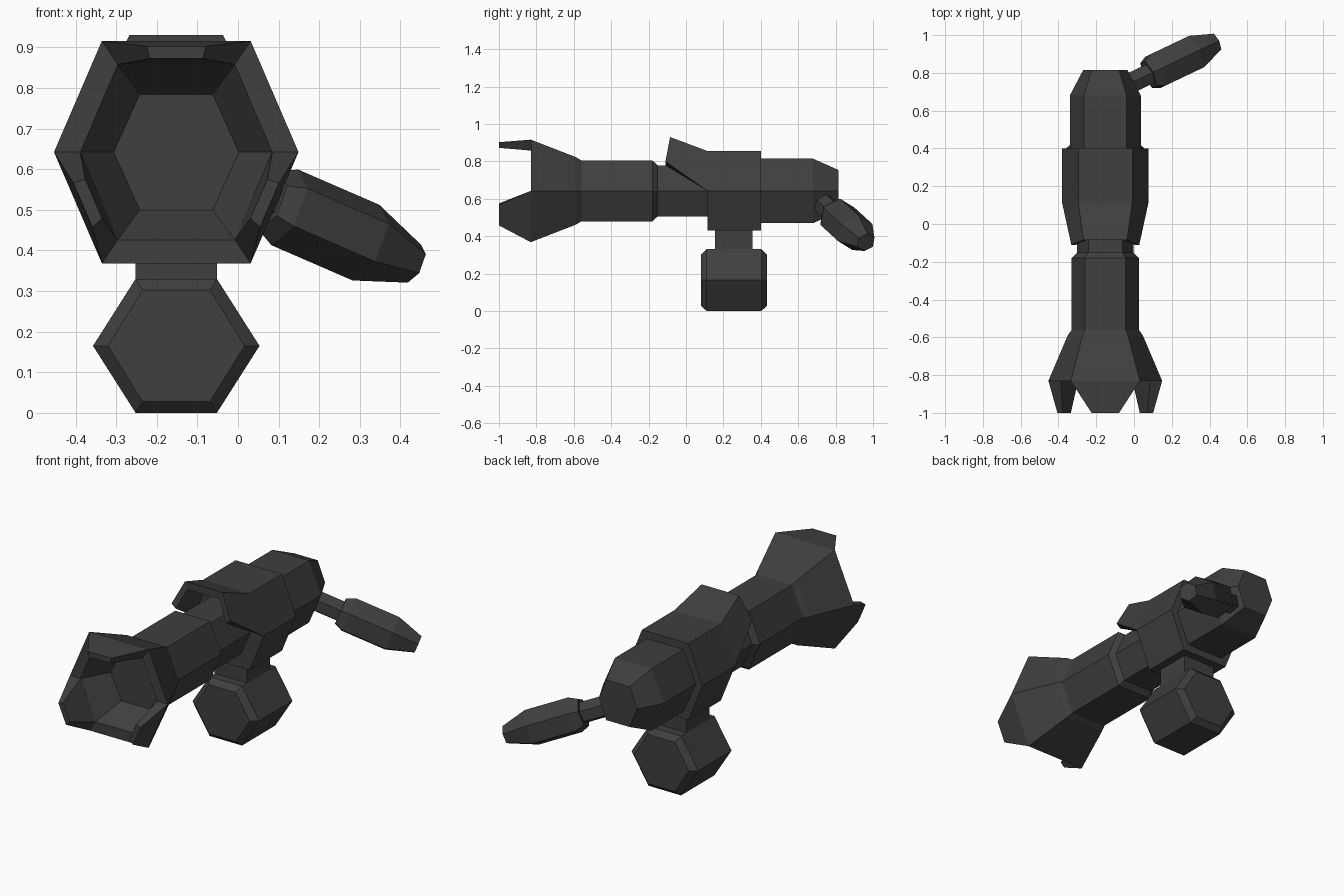
import bpy, bmesh
from mathutils import Vector

if "Cube" in bpy.data.objects:
    bpy.data.objects.remove(bpy.data.objects["Cube"])

CX, CZ = -0.152, 0.642          # barrel axis
mat = bpy.data.materials.new("dark_gunmetal")
mat.diffuse_color = (0.05, 0.05, 0.05, 1)
mat.use_nodes = True
mat.node_tree.nodes["Principled BSDF"].inputs["Base Color"].default_value = mat.diffuse_color


def make(name, rings, closed=True, caps=True, loop=False):
    """Skin successive rings of points into a mesh."""
    bm = bmesh.new()
    vs = [[bm.verts.new(p) for p in r] for r in rings]
    n = len(rings[0])
    pairs = list(zip(vs, vs[1:])) + ([(vs[-1], vs[0])] if loop else [])
    for a, b in pairs:
        for i in range(n if closed else n - 1):
            j = (i + 1) % n
            bm.faces.new((a[i], a[j], b[j], b[i]))
    if caps and loop:
        bm.faces.new([r[0] for r in vs])
        bm.faces.new([r[-1] for r in vs])
    elif caps:
        bm.faces.new(vs[0])
        bm.faces.new(vs[-1])
    bmesh.ops.recalc_face_normals(bm, faces=bm.faces)
    me = bpy.data.meshes.new(name)
    bm.to_mesh(me)
    bm.free()
    me.materials.append(mat)
    ob = bpy.data.objects.new(name, me)
    bpy.context.collection.objects.link(ob)
    return ob


def hexa(w, h, t):
    return [(w, 0), (t, h), (-t, h), (-w, 0), (-t, -h), (t, -h)]


def hex_loft(name, stations, cz=CZ):
    """Stations: y, half width, half height, half width of the flat top."""
    make(name, [[(CX + x, y, cz + z) for x, z in hexa(w, h, t)]
                for y, w, h, t in stations])


# Flared muzzle with recessed bore
hex_loft("muzzle", [(-0.56, 0.178, 0.163, 0.108), (-0.59, 0.199, 0.181, 0.12),
                    (-0.83, 0.301, 0.274, 0.183), (-0.83, 0.236, 0.216, 0.144),
                    (-0.68, 0.154, 0.142, 0.09)])

# Three petals on alternate muzzle sides
outer = [Vector(p) for p in hexa(0.301, 0.274, 0.183)]
for k, i in enumerate((1, 3, 5)):
    a, b = outer[i], outer[(i + 1) % 6]
    m, e = (a + b) / 2, (b - a) / 2

    def section(y, so, si, f):
        pts = [(m - e * f) * so, (m + e * f) * so, (m + e * f) * si, (m - e * f) * si]
        return [(CX + p.x, y, CZ + p.y) for p in pts]
    make(f"muzzle_petal_{k + 1}", [section(-0.83, 1, 0.787, 1),
                                   section(-1.0, 0.95, 0.84, 0.42)])

# Barrel, neck, receiver and rear
hex_loft("barrel", [(-0.57, 0.178, 0.163, 0.108), (-0.18, 0.178, 0.163, 0.108),
                    (-0.152, 0.15, 0.137, 0.09)])
hex_loft("barrel_neck", [(-0.16, 0.15, 0.137, 0.09), (0.13, 0.15, 0.137, 0.09)])
hex_loft("receiver", [(0.115, 0.229, 0.213, 0.143), (0.4, 0.229, 0.213, 0.143)])
hex_loft("rear_cap", [(0.39, 0.188, 0.172, 0.113), (0.68, 0.188, 0.172, 0.113),
                      (0.815, 0.117, 0.112, 0.072)])

# Hood reaching forward over the neck
back = [(-0.229, 0.115, 0), (-0.143, 0.115, 0.213), (0.143, 0.115, 0.213), (0.229, 0.115, 0)]
front = [(-0.18, -0.11, 0.158), (-0.115, -0.085, 0.288), (0.115, -0.085, 0.288), (0.18, -0.11, 0.158)]


def hood_ring(pts, s):
    return [(CX + x * s, y, CZ + z * s) for x, y, z in pts]


make("hood", [hood_ring(back, 1), hood_ring(front, 1),
              hood_ring(front, 0.86), hood_ring(back, 0.86)], closed=False, loop=True)

# Drum below, with its stem
hex_loft("drum", [(0.08, 0.168, 0.137, 0.083), (0.11, 0.205, 0.165, 0.1),
                  (0.403, 0.205, 0.165, 0.1), (0.433, 0.168, 0.137, 0.083)], cz=0.165)
make("drum_stem", [[(CX + x * 0.1, 0.255 + y * 0.1, z) for x, y in
                    ((-1, -1), (1, -1), (1, 1), (-1, 1))] for z in (0.32, 0.45)])

# Angled side grip: hexagonal rings along a slanted axis
base = Vector((0.115, 0.81, 0.506))
d = Vector((0.84, 0.40, -0.365)).normalized()
u = Vector((-d.y, d.x, 0)).normalized()
v = d.cross(u)


def grip(name, stations):
    make(name, [[base + d * s + v * (x * r) + u * (y * r)
                 for x, y in hexa(1, 0.92, 0.5)] for s, r in stations])


grip("grip_stem", [(-0.18, 0.058), (-0.03, 0.058)])
grip("grip", [(-0.045, 0.078), (0.0, 0.1), (0.238, 0.1), (0.38, 0.05)])
